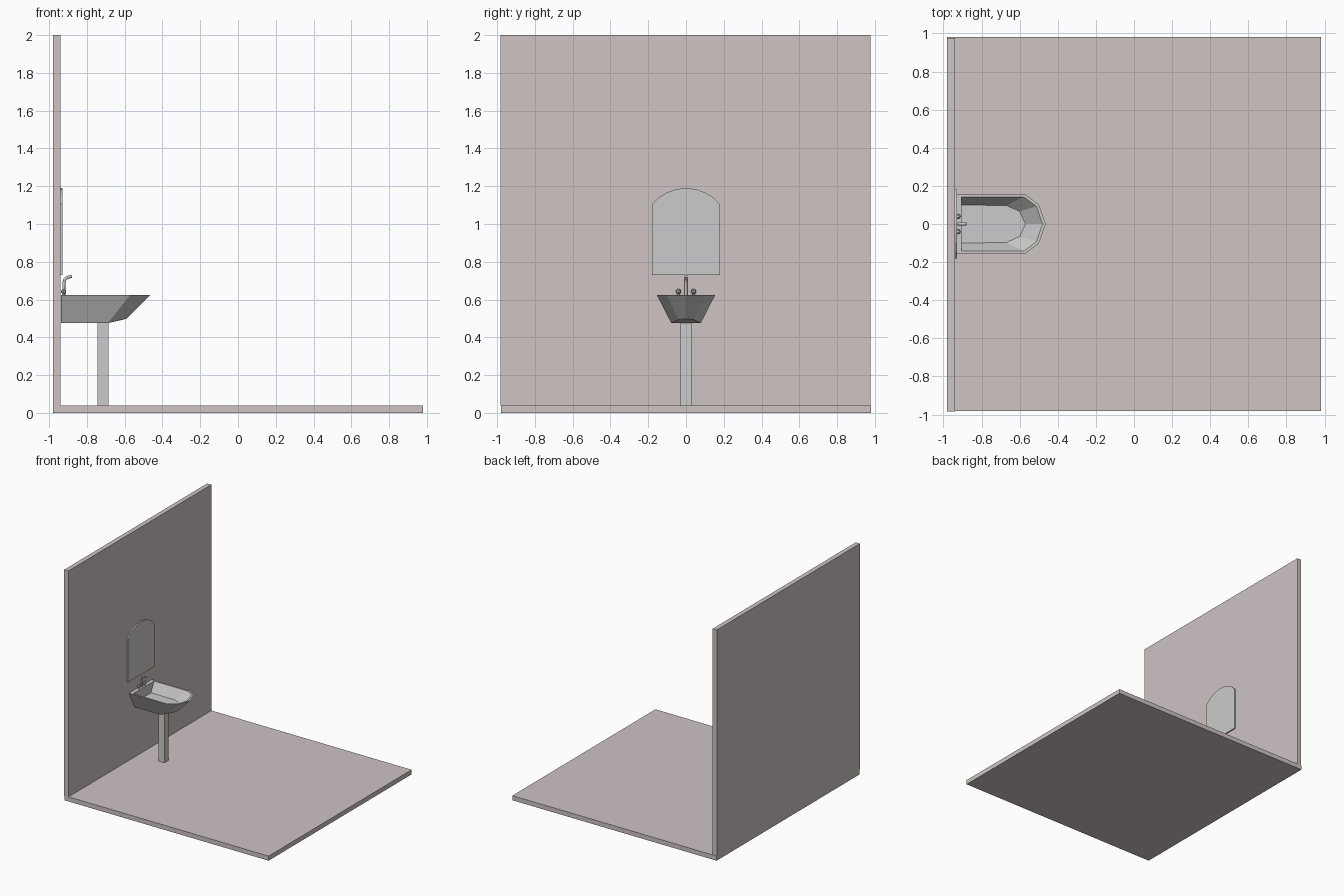
import bpy, bmesh, math

if "Cube" in bpy.data.objects:
    bpy.data.objects.remove(bpy.data.objects["Cube"])

pink = bpy.data.materials.new("pale_pink")
pink.diffuse_color = (0.62, 0.55, 0.55, 1)
pink.use_nodes = True
pink.node_tree.nodes["Principled BSDF"].inputs["Base Color"].default_value = pink.diffuse_color


def finish(name, bm, mat=None):
    bmesh.ops.recalc_face_normals(bm, faces=bm.faces)
    me = bpy.data.meshes.new(name)
    bm.to_mesh(me)
    bm.free()
    ob = bpy.data.objects.new(name, me)
    bpy.context.collection.objects.link(ob)
    if mat:
        me.materials.append(mat)
    return ob


def box(name, lo, hi, mat=None):
    bm = bmesh.new()
    bmesh.ops.create_cube(bm, size=1)
    for v in bm.verts:
        v.co = [a + (c + 0.5) * (b - a) for a, b, c in zip(lo, hi, v.co)]
    return finish(name, bm, mat)


def loft(name, rings):
    """Bridge a stack of closed rings and cap both ends."""
    bm = bmesh.new()
    loops = [[bm.verts.new(p) for p in r] for r in rings]
    n = len(loops[0])
    for a, b in zip(loops, loops[1:]):
        for i in range(n):
            j = (i + 1) % n
            bm.faces.new((a[i], a[j], b[j], b[i]))
    bm.faces.new(loops[0])
    bm.faces.new(loops[-1])
    return finish(name, bm)


def mirrored(half):
    """Half outline from back to tip, reflected across y = 0."""
    return half + [(x, -y, z) for x, y, z in reversed(half[:-1])]


# Floor and back wall
box("floor", (-0.98, -0.98, 0), (0.98, 0.98, 0.04), pink)
box("wall", (-0.98, -0.983, 0.04), (-0.94, 0.977, 2), pink)

# Arched mirror
R, cz = 0.233, 0.957
t0 = math.asin(0.18 / R)
outline = [(-0.18, 0.73), (0.18, 0.73)]
for i in range(9):
    t = t0 * (1 - i / 4)
    outline.append((R * math.sin(t), cz + R * math.cos(t)))
loft("mirror", [[(x, y, z) for y, z in outline] for x in (-0.94, -0.929)])

# Basin: underside, outer rim, inner rim, bowl floor
bottom = [(-0.937, 0.078, 0.475), (-0.69, 0.078, 0.475),
          (-0.615, 0.04, 0.494), (-0.59, 0, 0.498)]
rim = [(-0.937, 0.155, 0.625), (-0.57, 0.155, 0.625),
       (-0.50, 0.103, 0.625), (-0.463, 0, 0.625)]
inner = [(-0.905, 0.142, 0.625), (-0.578, 0.142, 0.625),
         (-0.512, 0.093, 0.625), (-0.48, 0, 0.625)]
bowl = [(-0.905, 0.1, 0.54), (-0.67, 0.097, 0.54),
        (-0.60, 0.066, 0.54), (-0.57, 0, 0.54)]
loft("basin", [mirrored(h) for h in (bottom, rim, inner, bowl)])

# Pedestal
box("pedestal", (-0.745, -0.028, 0.04), (-0.686, 0.028, 0.48))

# Spout
cu = bpy.data.curves.new("spout", 'CURVE')
cu.dimensions = '3D'
cu.bevel_depth = 0.008
cu.bevel_resolution = 1
cu.use_fill_caps = True
sp = cu.splines.new('POLY')
path = [(-0.922, 0.622), (-0.922, 0.69), (-0.917, 0.707), (-0.903, 0.717), (-0.88, 0.723)]
sp.points.add(len(path) - 1)
for p, (x, z) in zip(sp.points, path):
    p.co = (x, 0, z, 1)
bpy.context.collection.objects.link(bpy.data.objects.new("spout", cu))

# Tap handles
profile = [(0.008, 0.622), (0.007, 0.632), (0.013, 0.637), (0.013, 0.648), (0.007, 0.655)]
for side, y in (("left", -0.04), ("right", 0.04)):
    loft("tap_" + side, [[(-0.923 + r * math.cos(a * math.pi / 4),
                           y + r * math.sin(a * math.pi / 4), z) for a in range(8)]
                         for r, z in profile])
